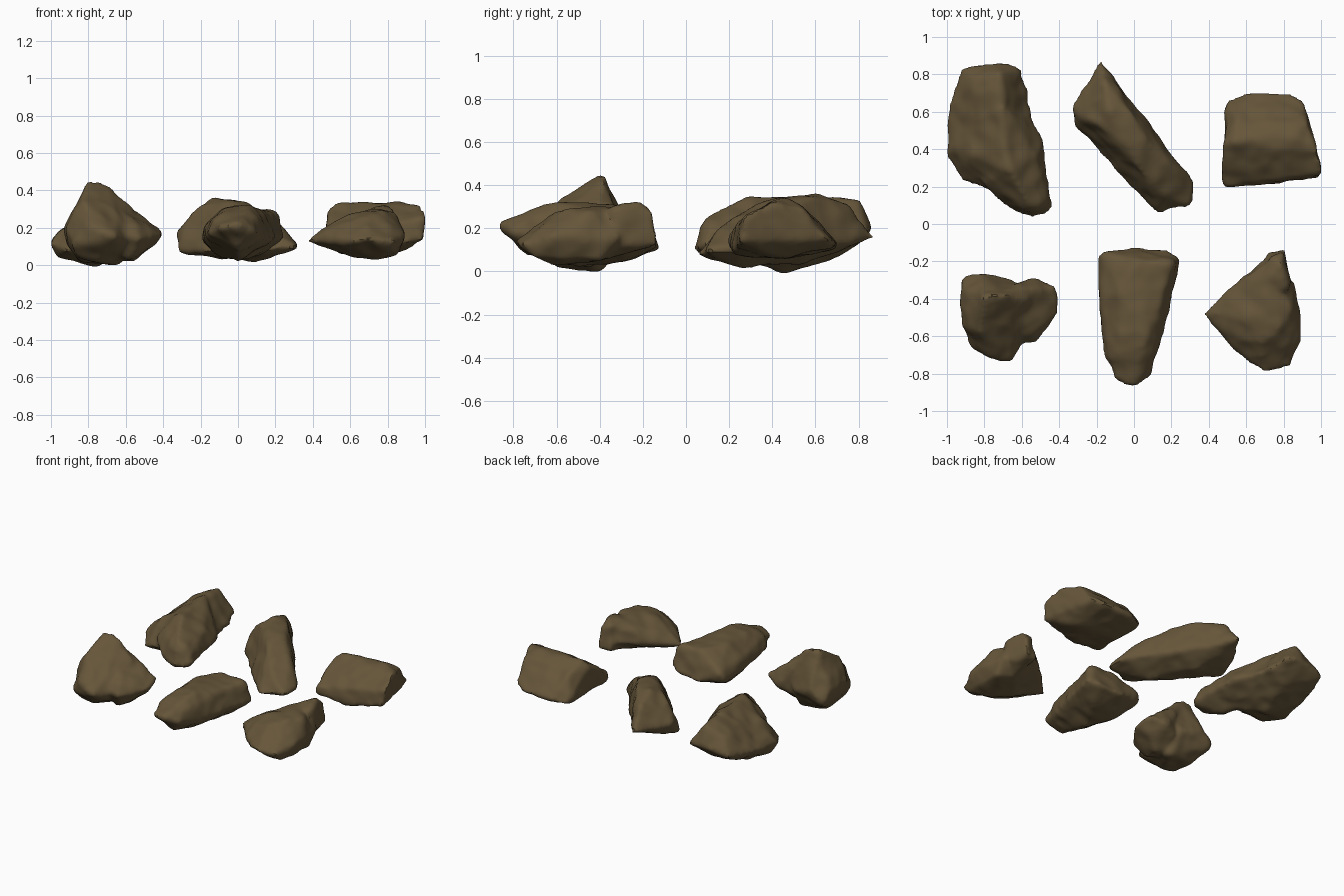
import bpy, bmesh
from mathutils import Vector, noise

stone = bpy.data.materials.new("brown stone")
stone.diffuse_color = (0.132, 0.092, 0.042, 1)


def rock(name, *chunks):
    """Fuse convex chunks into one solid, then soften and roughen it."""
    bm = bmesh.new()
    for pts in chunks:
        verts = [bm.verts.new(p) for p in pts]
        res = bmesh.ops.convex_hull(bm, input=verts)
        loose = [v for v in res["geom_interior"] + res["geom_unused"]
                 if isinstance(v, bmesh.types.BMVert)]
        bmesh.ops.delete(bm, geom=list(set(loose)), context='VERTS')
    bmesh.ops.recalc_face_normals(bm, faces=bm.faces)
    me = bpy.data.meshes.new(name)
    bm.to_mesh(me)
    bm.free()
    ob = bpy.data.objects.new(name, me)
    bpy.context.collection.objects.link(ob)
    bpy.context.view_layer.objects.active = ob
    ob.select_set(True)
    mod = ob.modifiers.new("fuse", 'REMESH')
    mod.mode, mod.voxel_size = 'VOXEL', 0.016
    bpy.ops.object.modifier_apply(modifier=mod.name)
    mod = ob.modifiers.new("soften", 'SMOOTH')
    mod.factor, mod.iterations = 0.5, 5
    bpy.ops.object.modifier_apply(modifier=mod.name)
    # broad dents plus fine chips along the normals
    me = ob.data
    moves = []
    for v in me.vertices:
        n = 0.012 * noise.noise(v.co * 5) + 0.008 * noise.noise(v.co * 12)
        chip = 0.008 * abs(noise.noise(v.co * 8 + Vector((5, 2, 7))))
        moves.append(v.co + v.normal * (n - chip + 0.007))
    for v, co in zip(me.vertices, moves):
        v.co = co
    me.materials.clear()
    me.materials.append(stone)
    bpy.ops.object.shade_smooth_by_angle(angle=0.7)
    ob.select_set(False)


# peaked rock with a side arm
rock("front_left_rock",
     [(-.91, -.28, .12), (-.82, -.26, .2), (-.66, -.29, .15), (-.62, -.66, .12),
      (-.66, -.74, .15), (-.77, -.71, .2), (-.88, -.64, .1), (-.92, -.54, .2),
      (-.92, -.34, .2), (-.80, -.39, .44), (-.70, -.38, .43), (-.83, -.57, .35),
      (-.56, -.40, .30), (-.55, -.55, .14), (-.85, -.4, .02), (-.65, -.4, .0),
      (-.75, -.6, .03), (-.64, -.62, .24), (-.88, -.57, .28), (-.86, -.6, .05)],
     [(-.41, -.34, .19), (-.40, -.47, .16), (-.49, -.55, .14), (-.53, -.29, .15),
      (-.53, -.64, .14), (-.70, -.36, .38), (-.75, -.6, .2), (-.75, -.4, .05),
      (-.46, -.4, .1), (-.56, -.45, .03), (-.55, -.58, .22), (-.58, -.56, .03)])

# long rock with a keel and a curved ridge
rock("back_left_rock",
     [(-.92, .83, .16), (-.73, .87, .2), (-.61, .83, .18), (-.57, .72, .14),
      (-.53, .45, .14), (-1.01, .38, .12), (-.99, .6, .14), (-.92, .24, .08),
      (-.78, .18, .12), (-.72, .80, .33), (-.85, .78, .27), (-.67, .28, .35),
      (-.70, .5, .345), (-.93, .4, .2), (-.75, .45, .0), (-.7, .7, .07), (-.65, .3, .04),
      (-.96, .4, .04), (-.9, .58, .04)],
     [(-.49, .46, .15), (-.44, .08, .12), (-.54, .04, .1), (-.68, .1, .12),
      (-.56, .10, .26), (-.47, .12, .19), (-.66, .28, .35), (-.82, .22, .18),
      (-.68, .6, .33), (-.52, .35, .25), (-.6, .2, .04), (-.7, .45, .04), (-.57, .6, .15)])

# slanting slab with a broad top and steep sides
rock("back_centre_rock",
     [(-.18, .87, .16), (-.32, .62, .16), (-.31, .52, .07), (-.22, .51, .06),
      (-.08, .73, .12), (.1, .47, .12), (.32, .22, .10), (.31, .1, .10),
      (.14, .05, .08), (.02, .2, .1), (-.16, .76, .30), (-.14, .62, .355),
      (-.20, .54, .32), (-.04, .42, .345), (-.02, .60, .345), (.06, .46, .33),
      (.04, .28, .29), (.18, .32, .25), (.17, .14, .19), (.25, .22, .17),
      (-.27, .57, .24), (.1, .25, .03), (-.1, .55, .04), (.24, .14, .06)])

# prism-like block with its ridge running sideways
rock("back_right_rock",
     [(.48, .2, .12), (.50, .2, .17), (.70, .21, .08), (.99, .25, .14), (1., .27, .25),
      (.99, .38, .32), (.93, .54, .3), (.91, .66, .15), (.82, .70, .12), (.6, .70, .12),
      (.5, .66, .1), (.48, .42, .30), (.53, .44, .33), (.55, .55, .28), (.85, .47, .335),
      (.55, .45, .06), (.85, .45, .07)])

# long rounded loaf pointing forwards
rock("front_centre_rock",
     [(-.19, -.18, .14), (-.17, -.16, .19), (0, -.12, .1), (.18, -.14, .12),
      (.25, -.19, .15), (.2, -.21, .28), (.17, -.5, .16), (.12, -.68, .14),
      (.08, -.81, .18), (0, -.87, .22), (-.09, -.84, .2), (-.16, -.7, .17),
      (-.18, -.45, .15), (.03, -.2, .30), (-.07, -.35, .30), (.05, -.65, .31),
      (-.06, -.68, .29), (0, -.75, .08), (-.1, -.3, .05), (.1, -.3, .04), (0, -.5, .03),
      (-.17, -.4, .22), (-.13, -.72, .24), (.14, -.45, .28), (.09, -.73, .25)])

# triangular rock with a point to the side and a tall spur at the back
rock("front_right_rock",
     [(.37, -.48, .13), (.5, -.36, .17), (.70, -.18, .17), (.86, -.33, .15), (.89, -.48, .15),
      (.89, -.6, .17), (.83, -.76, .13), (.70, -.80, .14), (.58, -.71, .12), (.46, -.57, .17),
      (.6, -.52, .27), (.72, -.35, .30), (.78, -.56, .29), (.68, -.64, .26), (.84, -.45, .27),
      (.47, -.48, .21), (.6, -.5, .05), (.75, -.62, .03), (.75, -.35, .06), (.72, -.21, .28),
      (.84, -.70, .06), (.85, -.4, .06)],
     [(.71, -.15, .12), (.80, -.14, .12), (.80, -.15, .27), (.73, -.18, .29), (.79, -.21, .33),
      (.82, -.28, .12), (.83, -.35, .29), (.68, -.35, .28), (.75, -.35, .07)])
